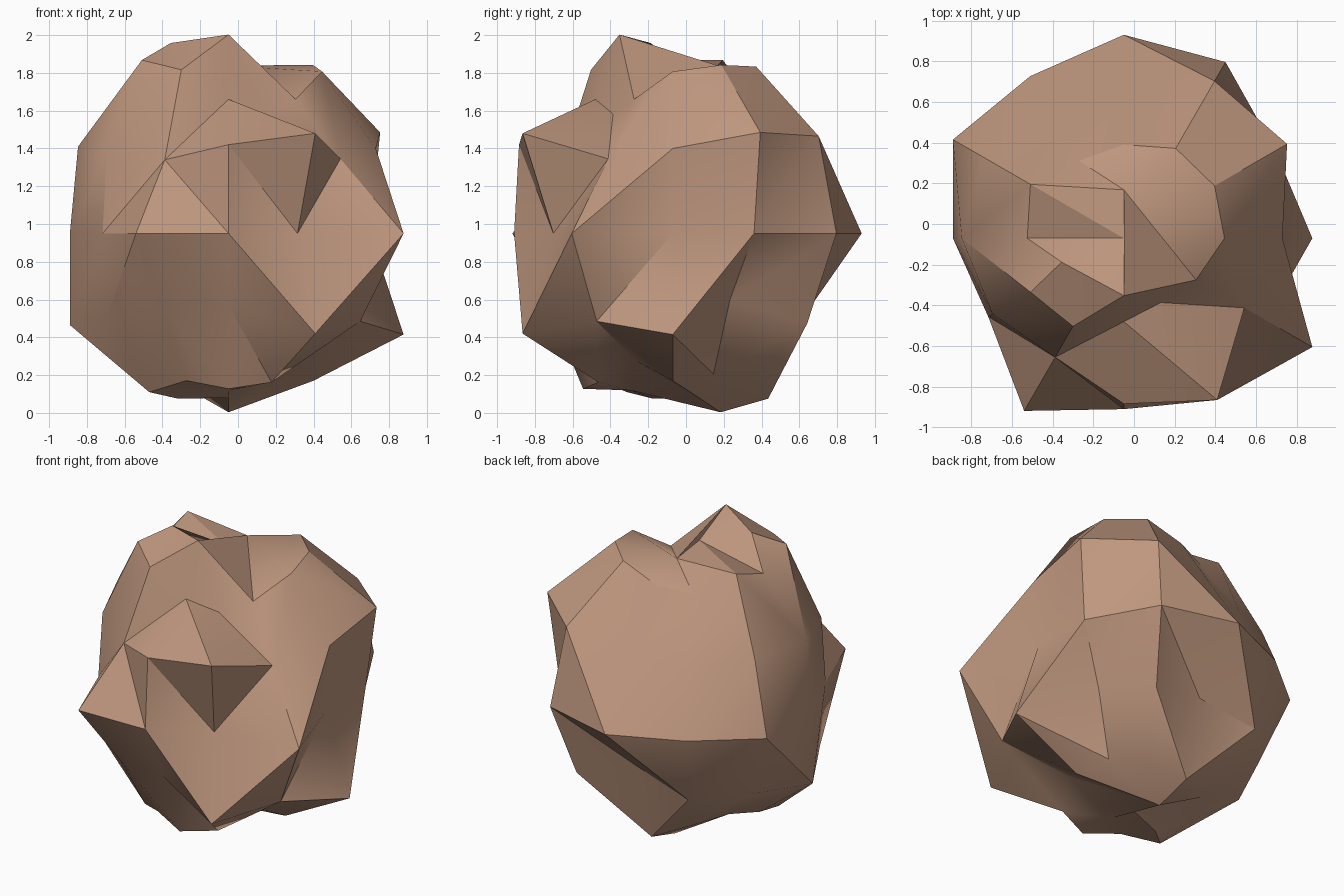
import bpy
import bmesh
from math import radians, sin, cos
from mathutils import Vector

default_cube = bpy.data.objects.get("Cube")
if default_cube:
    bpy.data.objects.remove(default_cube, do_unlink=True)

# Rock profile: distance from the core in percent, one ring per latitude,
# running counter-clockwise from +x in equal steps
RINGS = {
    -60: (90, 86, 91, 101, 90, 85, 90, 97, 90, 95, 91, 78),
    -30: (107, 70, 95, 73, 91, 90, 97, 85, 80, 76, 106, 93),
    0: (75, 86, 100, 100, 92, 97, 84, 77, 98, 84, 73, 107),
    30: (90, 107, 103, 83, 79, 92, 92, 86, 78, 94, 106, 79),
    60: (99, 103, 102, 92, 88, 106, 95, 106, 100, 82, 73, 82),
}
# Crease in each facet between two rings: r rises to the right, f falls
CREASES = ("frfrrrfrffrf", "rrffrfrrffrr", "rrfrrrrrffrr", "frfrrfrrrffr")
# Cap hubs (back, pole, side, front): latitude and turn, then distances
HUBS = ((75, 90), (90, 0), (72, 201), (75, 270))
TOP_HUBS = (92, 92, 106, 109)
BOTTOM_HUBS = (98, 87, 92, 86)
BACK, POLE, SIDE, FRONT = range(4)
# Hub that each rim edge of a cap leads to
FAN = [BACK] * 5 + [POLE] + [SIDE] * 2 + [FRONT] * 3 + [BACK]
CORE = Vector((-0.05, -0.07, 0.95))

bm = bmesh.new()


def rock_vert(latitude, turn, percent):
    """Vertex at a given direction and distance from the core."""
    lat, lon = radians(latitude), radians(turn)
    direction = Vector((cos(lat) * cos(lon), cos(lat) * sin(lon), sin(lat)))
    return bm.verts.new(CORE + direction * percent / 100)


def add_cap(rim, distances, side):
    """Close a rim with triangles fanned around four hubs."""
    hubs = [rock_vert(side * lat, turn, d)
            for (lat, turn), d in zip(HUBS, distances)]
    for i, hub in enumerate(FAN):
        previous = FAN[i - 1]
        bm.faces.new((rim[i], rim[(i + 1) % len(rim)], hubs[hub]))
        if hub != previous:
            bm.faces.new((rim[i], hubs[hub], hubs[previous]))
    bm.faces.new((hubs[POLE], hubs[SIDE], hubs[FRONT]))
    bm.faces.new((hubs[BACK], hubs[POLE], hubs[FRONT]))


def stone_material(name, colour):
    material = bpy.data.materials.new(name)
    material.use_nodes = True
    material.diffuse_color = colour
    shader = material.node_tree.nodes["Principled BSDF"]
    shader.inputs["Base Color"].default_value = colour
    shader.inputs["Roughness"].default_value = 0.9
    return material


# Rings of the boulder
rings = []
for latitude, distances in RINGS.items():
    step = 360 / len(distances)
    rings.append([rock_vert(latitude, i * step, d)
                  for i, d in enumerate(distances)])

# Creased facets between neighbouring rings
for lower, upper, creases in zip(rings, rings[1:], CREASES):
    for i, crease in enumerate(creases):
        j = (i + 1) % len(creases)
        if crease == "r":
            bm.faces.new((lower[i], lower[j], upper[j]))
            bm.faces.new((lower[i], upper[j], upper[i]))
        else:
            bm.faces.new((lower[i], lower[j], upper[i]))
            bm.faces.new((lower[j], upper[j], upper[i]))

# Top and bottom caps
add_cap(rings[-1], TOP_HUBS, 1)
add_cap(rings[0], BOTTOM_HUBS, -1)

bmesh.ops.recalc_face_normals(bm, faces=bm.faces[:])
mesh = bpy.data.meshes.new("boulder")
bm.to_mesh(mesh)
bm.free()

boulder = bpy.data.objects.new("boulder", mesh)
bpy.context.collection.objects.link(boulder)
mesh.materials.append(stone_material("warm brown stone", (0.52, 0.31, 0.21, 1)))

# Soft facets with crisp ridges
bpy.ops.object.select_all(action='DESELECT')
boulder.select_set(True)
bpy.context.view_layer.objects.active = boulder
bpy.ops.object.shade_smooth_by_angle(angle=radians(30))
